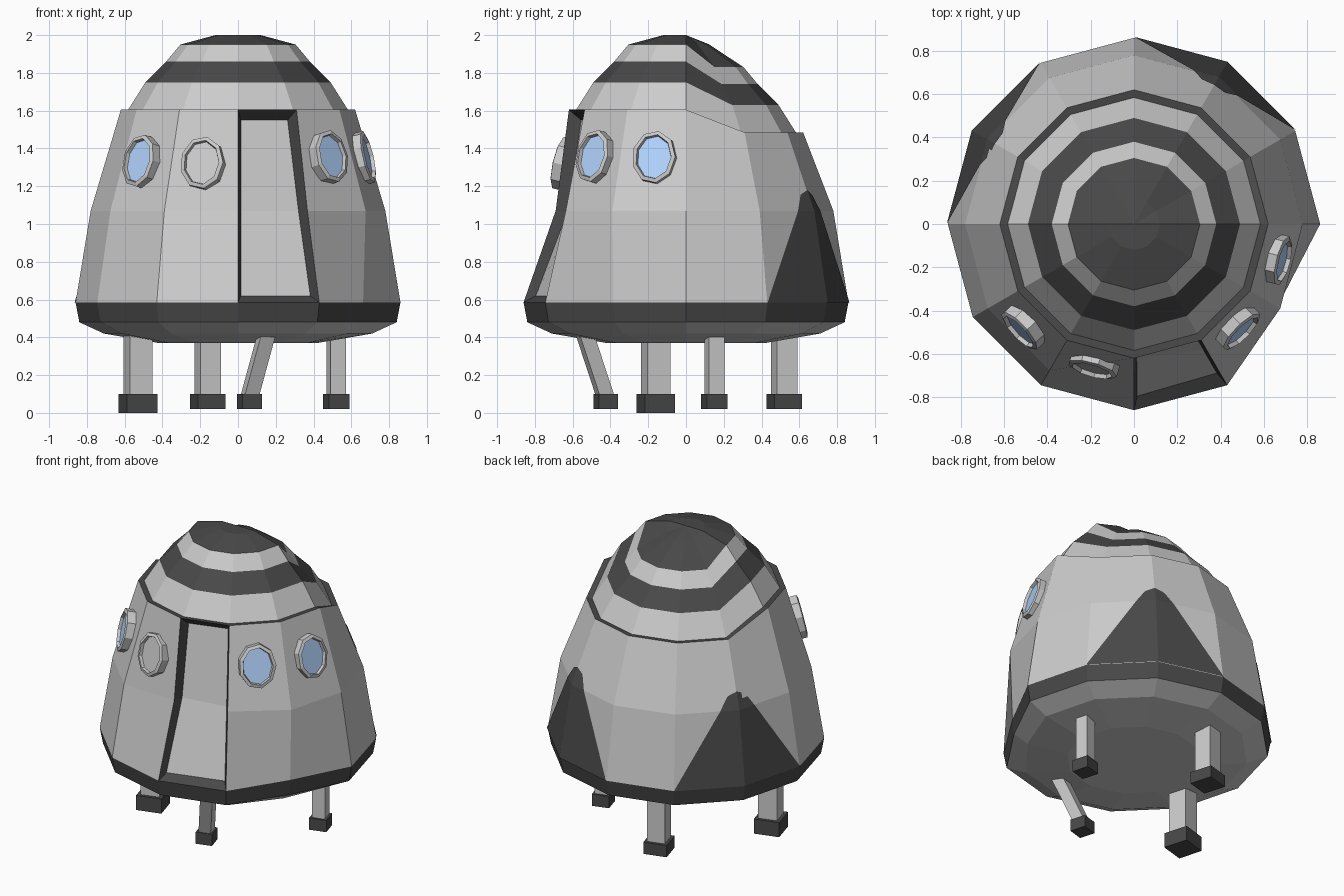
import bpy, bmesh, math
from mathutils import Vector, Matrix

if "Cube" in bpy.data.objects:
    bpy.data.objects.remove(bpy.data.objects["Cube"])

N = 12


def material(name, r, g, b):
    m = bpy.data.materials.new(name)
    m.diffuse_color = (r, g, b, 1)
    m.use_nodes = True
    m.node_tree.nodes["Principled BSDF"].inputs["Base Color"].default_value = m.diffuse_color
    return m


GREY = material("grey", .8, .8, .8)
DARK = material("dark", .065, .065, .065)
GLASS = material("glass", .45, .66, 1)


def make(name, verts, faces, mats, idx=None):
    me = bpy.data.meshes.new(name)
    me.from_pydata(verts, [], faces)
    for m in mats:
        me.materials.append(m)
    if idx:
        for p, i in zip(me.polygons, idx):
            p.material_index = i
    ob = bpy.data.objects.new(name, me)
    bpy.context.collection.objects.link(ob)
    return ob


def polar(r, k, z):
    a = math.tau * k / N
    return Vector((r * math.cos(a), r * math.sin(a), z))


def drop(k):
    # the rear of the roof sits lower than the front
    return .12 if 1 <= k % N <= 5 else 0


# main hull rings, from the belly up to the roof rim: radius, height
RINGS = [(.42, .37), (.71, .42), (.84, .48), (.86, .585), (.78, 1.07), (.62, 1.605), (.57, 1.60)]
# corners pulled in beside the door
PULL = {(1, 11): .67, (2, 11): .755, (3, 11): .765, (4, 9): .69, (4, 10): .735}


def hull_point(i, k):
    k %= N
    r, z = RINGS[i]
    return polar(PULL.get((i, k), r), k, z - (drop(k) if i >= 5 else 0))


verts = [hull_point(i, k) for i in range(len(RINGS)) for k in range(N)]
faces, idx = [list(range(N))[::-1]], [0]
for i in range(len(RINGS) - 1):
    for k in range(N):
        if k == 9 and i in (3, 4):
            continue  # doorway
        j = (k + 1) % N
        faces.append([i * N + k, i * N + j, (i + 1) * N + j, (i + 1) * N + k])
        idx.append(1 if i in (2, 5) else 0)
make("hull", verts, faces, [GREY, DARK], idx)

# recessed door with dark surround
outer = [hull_point(i, k) for i, k in ((3, 9), (3, 10), (4, 10), (5, 10), (5, 9), (4, 9))]
inner = []
for p, z, side in zip(outer, (.62, .62, 1.07, 1.55, 1.55, 1.07), (1, -1, -1, -1, 1, 1)):
    flat = Vector((p.x, p.y, 0))
    q = flat * (1 - .065 / flat.length)
    inner.append(Vector((q.x + .015 * side, q.y, z)))
make("door_frame", outer + inner, [[n, (n + 1) % 6, 6 + (n + 1) % 6, 6 + n] for n in range(6)], [DARK])
make("door_panel", inner, [[0, 1, 2, 5], [5, 2, 3, 4]], [GREY])

# striped roof dome
ROOF = [(.585, 1.60), (.49, 1.75), (.38, 1.86), (.305, 1.95), (.12, 2.0)]
verts = [polar(r, k, z - drop(k) * (.4 if r < .2 else 1)) for r, z in ROOF for k in range(N)]
faces, idx = [], []
for i in range(4):
    for k in range(N):
        j = (k + 1) % N
        faces.append([i * N + k, i * N + j, (i + 1) * N + j, (i + 1) * N + k])
        idx.append(i % 2)
top = len(verts)
verts.append((0, 0, 2.0))
for k in range(N):
    faces.append([4 * N + k, 4 * N + (k + 1) % N, top])
    idx.append(1)
make("roof_dome", verts, faces, [GREY, DARK], idx)


def on_hull(k0, k1, f, z):
    # point on a hull facet, lifted slightly off the surface
    i = 3 if z <= 1.07 else 4

    def edge(k):
        a, b = hull_point(i, k), hull_point(i + 1, k)
        return a.lerp(b, (z - a.z) / (b.z - a.z))
    p = edge(k0).lerp(edge(k1), f)
    return Vector((p.x * 1.006, p.y * 1.006, p.z))


# arched scorch-coloured panels low on the rear
for name, mid in (("rear_right_panel", 2), ("rear_left_panel", 5)):
    verts, faces = [], []
    for d in (-1, 1):
        for quad in (((0, .585), (1, .585), (1, 1.07), (.7, 1.07)),
                     ((.7, 1.07), (1, 1.07), (1, 1.18), (.84, 1.155))):
            n = len(verts)
            verts += [on_hull(mid + d, mid, f, z) for f, z in quad]
            face = [n, n + 1, n + 2, n + 3]
            faces.append(face if d < 0 else face[::-1])
    make(name, verts, faces, [DARK])


def window(name, deg, r, z, pane):
    # oval frame around a pane, tilted with the hull side
    a = math.radians(deg)
    tilt = math.radians(13)
    out = Vector((math.cos(a) * math.cos(tilt), math.sin(a) * math.cos(tilt), math.sin(tilt)))
    side = Vector((-math.sin(a), math.cos(a), 0))
    up = out.cross(side)
    c = Vector((r * math.cos(a), r * math.sin(a), z))
    n = 9

    def loop(w, h, d):
        return [c + side * w * math.cos(math.tau * t / n) + up * h * math.sin(math.tau * t / n) + out * d
                for t in range(n)]
    vs = loop(.118, .142, -.05) + loop(.118, .142, .025) + loop(.097, .121, .032) + loop(.092, .116, .012)
    fs = [[s * n + t, s * n + (t + 1) % n, (s + 1) * n + (t + 1) % n, (s + 1) * n + t]
          for s in range(3) for t in range(n)]
    make(name + "_frame", vs, fs, [GREY])
    make(name + "_pane", vs[3 * n:], [list(range(n))], [pane])


window("left_window", -137, .70, 1.33, GLASS)
window("front_window", -106, .675, 1.32, GREY)
window("right_front_window", -45, .68, 1.355, GLASS)
window("right_window", -14, .685, 1.35, GLASS)


def block(name, lo, hi, w, deg, mat):
    # square bar between two points, kept level at both ends
    rot = Matrix.Rotation(math.radians(deg), 3, 'Z')
    sq = [rot @ Vector((x * w / 2, y * w / 2, 0)) for x, y in ((-1, -1), (1, -1), (1, 1), (-1, 1))]
    vs = [Vector(lo) + s for s in sq] + [Vector(hi) + s for s in sq]
    fs = [[3, 2, 1, 0], [4, 5, 6, 7]] + [[n, (n + 1) % 4, 4 + (n + 1) % 4, 4 + n] for n in range(4)]
    make(name, vs, fs, [mat])


# legs and feet: foot position, top position, thickness
LEGS = {
    "left": ((-.53, -.16), (-.53, -.16), .125),
    "rear": ((-.16, .52), (-.16, .52), .115),
    "right": ((.52, .15), (.52, .15), .085),
    "front": ((.06, -.425), (.155, -.54), .08),
}
for name, (foot, head, w) in LEGS.items():
    block(name + "_leg", (*foot, .08), (*head, .43), w, 16, GREY)
    block(name + "_foot", (*foot, 0 if name == "left" else .02), (*foot, .1), w * 1.33, 16, DARK)
